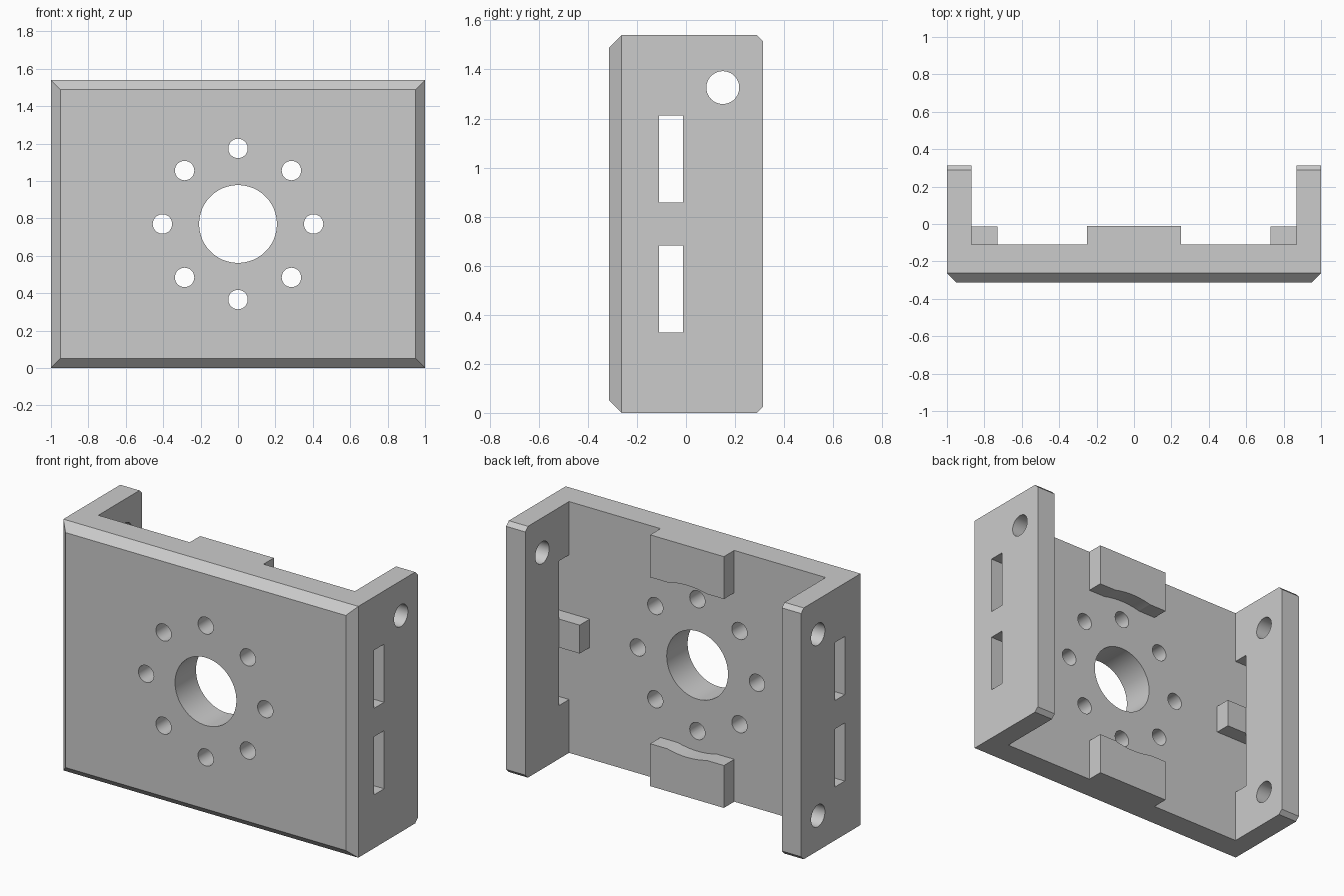
import bpy, bmesh, math
from mathutils import Matrix

if "Cube" in bpy.data.objects:
    bpy.data.objects.remove(bpy.data.objects["Cube"])

HEIGHT = 1.54
MID = HEIGHT / 2
FRONT, INNER, PAD, BACK = -0.313, -0.11, -0.01, 0.313
WALL = 0.87

grey = bpy.data.materials.new("plain grey")
grey.use_nodes = True
colour = (0.6, 0.6, 0.6, 1)
grey.diffuse_color = colour
grey.node_tree.nodes["Principled BSDF"].inputs["Base Color"].default_value = colour


def add_object(name, bm):
    bmesh.ops.recalc_face_normals(bm, faces=bm.faces)
    mesh = bpy.data.meshes.new(name)
    bm.to_mesh(mesh)
    bm.free()
    mesh.materials.append(grey)
    obj = bpy.data.objects.new(name, mesh)
    bpy.context.collection.objects.link(obj)
    return obj


def box(name, x, y, z):
    bm = bmesh.new()
    bmesh.ops.create_cube(bm, size=1)
    for v in bm.verts:
        for i, (low, high) in enumerate((x, y, z)):
            v.co[i] = low if v.co[i] < 0 else high
    return add_object(name, bm)


def rod(name, radius, length, centre, axis, sides=48):
    bm = bmesh.new()
    bmesh.ops.create_cone(bm, cap_ends=True, segments=sides, radius1=radius,
                          radius2=radius, depth=length)
    bm.transform(Matrix.Translation(centre) @ Matrix.Rotation(math.pi / 2, 4, axis))
    return add_object(name, bm)


def combine(target, tool, operation):
    mod = target.modifiers.new(operation.lower(), "BOOLEAN")
    mod.operation, mod.solver, mod.object = operation, "EXACT", tool
    bpy.context.view_layer.objects.active = target
    bpy.ops.object.modifier_apply(modifier=mod.name)
    bpy.data.objects.remove(tool)


def bevel_where(bm, test, size):
    edges = [e for e in bm.edges if all(test(v.co) for v in e.verts)]
    bmesh.ops.bevel(bm, geom=edges, offset=size, segments=1, affect="EDGES")


# U-shaped channel: front plate with two side walls
bm = bmesh.new()
outline = [(-1, FRONT), (1, FRONT), (1, BACK), (WALL, BACK),
           (WALL, INNER), (-WALL, INNER), (-WALL, BACK), (-1, BACK)]
base = bm.faces.new([bm.verts.new((x, y, 0)) for x, y in outline])
top = bmesh.ops.extrude_face_region(bm, geom=[base])["geom"]
bmesh.ops.translate(bm, vec=(0, 0, HEIGHT),
                    verts=[g for g in top if isinstance(g, bmesh.types.BMVert)])

# Chamfers: all round the front face, and the wall ends at top and bottom
bevel_where(bm, lambda c: c.y < FRONT + 0.001, 0.05)
ends = [e for e in bm.edges
        if all(v.co.y > BACK - 0.001 for v in e.verts)
        and abs(e.verts[0].co.z - e.verts[1].co.z) < 0.001]
bmesh.ops.bevel(bm, geom=ends, offset=0.025, segments=1, affect="EDGES")
bracket = add_object("bracket", bm)

# Pads behind the plate, hollowed by a round clearance
for low, high in ((0, 0.26), (HEIGHT - 0.26, HEIGHT)):
    pad = box("pad", (-0.25, 0.25), (INNER - 0.05, PAD), (low, high))
    combine(pad, rod("clearance", 0.527, 1, (0, 0, MID), "X", 128), "DIFFERENCE")
    combine(bracket, pad, "UNION")

# Centre hole and ring of bolt holes
combine(bracket, rod("centre_hole", 0.208, 1, (0, 0, MID), "X", 64), "DIFFERENCE")
for i in range(8):
    a = i * math.pi / 4
    centre = (0.404 * math.cos(a), 0, MID + 0.404 * math.sin(a))
    combine(bracket, rod("bolt_hole", 0.052, 1, centre, "X", 32), "DIFFERENCE")

# Each side wall: tab, two slots and two mounting holes
for side in (-1, 1):
    def span(a, b):
        return sorted((side * a, side * b))
    for offset in (-1, 1):
        slot_z = sorted((MID + offset * 0.087, MID + offset * 0.443))
        combine(bracket, box("slot", span(0.8, 1.1), (INNER, PAD - 0.003), slot_z),
                "DIFFERENCE")
        hole = rod("mount_hole", 0.067, 0.4, (side, 0.15, MID + offset * 0.556), "Y")
        combine(bracket, hole, "DIFFERENCE")
    tab = box("tab", span(0.73, 0.92), (INNER - 0.05, PAD - 0.003),
              (MID - 0.087, MID + 0.087))
    combine(bracket, tab, "UNION")

# Smooth round holes, sharp edges elsewhere
bpy.ops.object.select_all(action="DESELECT")
bracket.select_set(True)
bpy.context.view_layer.objects.active = bracket
bpy.ops.object.shade_smooth_by_angle(angle=math.radians(30))
